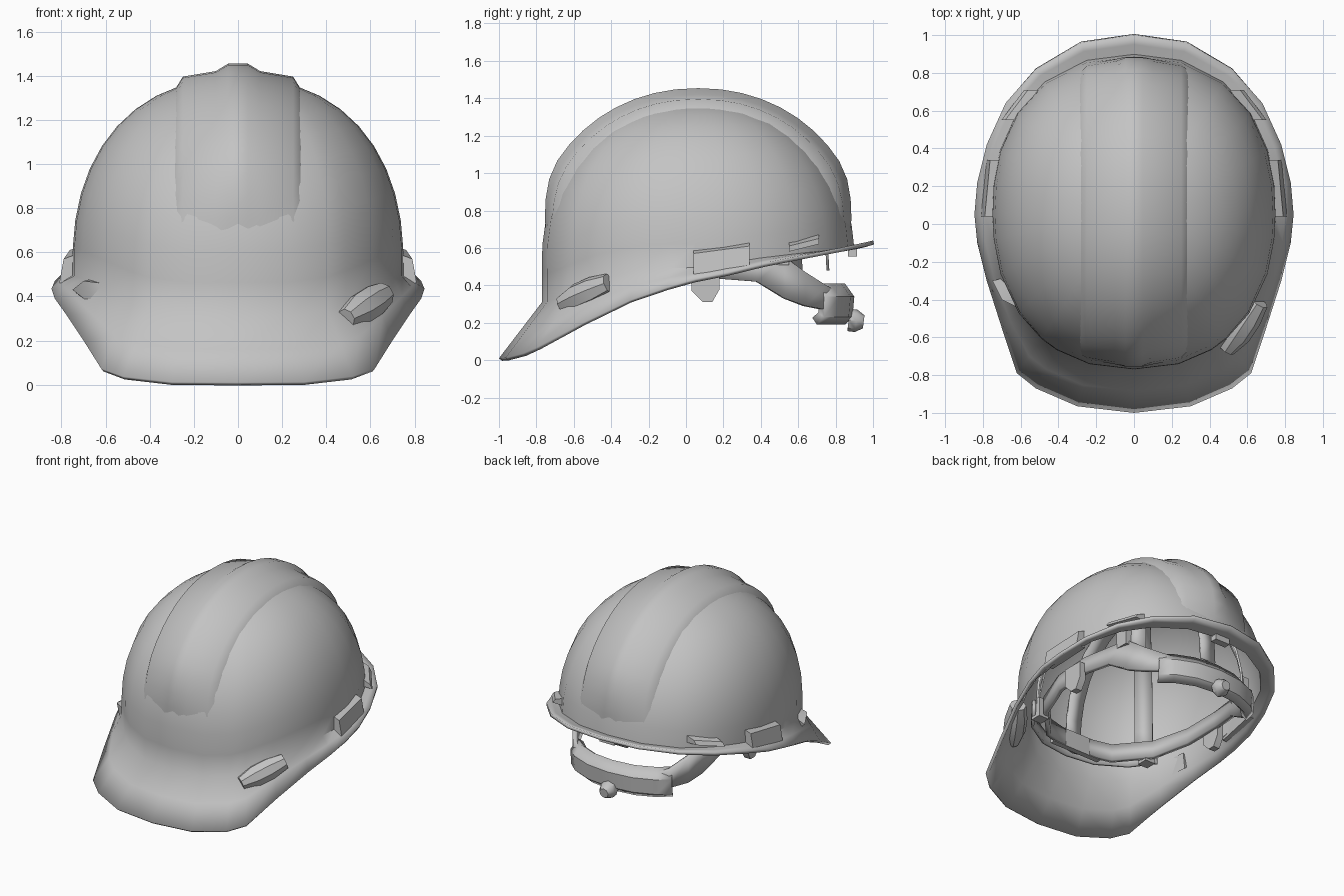
import bpy, bmesh, math
from mathutils import Vector

cube = bpy.data.objects.get("Cube")
if cube:
    bpy.data.objects.remove(cube)

grey = bpy.data.materials.new("matte_grey")
grey.use_nodes = True
colour = (0.55, 0.55, 0.55, 1)
grey.diffuse_color = colour
grey.node_tree.nodes["Principled BSDF"].inputs["Base Color"].default_value = colour

# Dome proportions: a superellipsoid above straight walls, rounder lengthwise
A, B, H, P, PY = 0.75, 0.835, 0.84, 2.25, 2.1
CY, BASE = 0.065, 0.55


def clamp(v):
    return max(0.0, min(1.0, v))


def rest(v, p=P):
    """Second coordinate of the unit superellipse."""
    return max(0.0, 1 - abs(v) ** p) ** (1 / p)


def unit(u, v):
    n = (abs(u) ** P + abs(v) ** P) ** (1 / P)
    return u / n, v / n


def finish(name, bm, thickness=0, angle=40):
    mesh = bpy.data.meshes.new(name)
    bm.to_mesh(mesh)
    bm.free()
    mesh.materials.append(grey)
    mesh.shade_smooth()
    mesh.set_sharp_from_angle(angle=math.radians(angle))
    obj = bpy.data.objects.new(name, mesh)
    bpy.context.collection.objects.link(obj)
    if thickness:
        mod = obj.modifiers.new("thickness", 'SOLIDIFY')
        mod.thickness = thickness
        mod.offset = -1


def loft(name, rings, closed=False, cap=False, thickness=0, angle=40):
    bm = bmesh.new()
    rows = [[bm.verts.new(p) for p in ring] for ring in rings]
    n = len(rows[0])
    for a, b in zip(rows, rows[1:]):
        for i in range(n if closed else n - 1):
            j = (i + 1) % n
            bm.faces.new((a[i], a[j], b[j], b[i]))
    if cap:
        bm.faces.new(rows[-1])
    finish(name, bm, thickness, angle)


def hull(name, points):
    bm = bmesh.new()
    for p in points:
        bm.verts.new(p)
    res = bmesh.ops.convex_hull(bm, input=bm.verts[:])
    spare = [g for g in res["geom_interior"] if isinstance(g, bmesh.types.BMVert)]
    bmesh.ops.delete(bm, geom=spare, context='VERTS')
    bmesh.ops.recalc_face_normals(bm, faces=bm.faces[:])
    finish(name, bm)


def box(name, centre, size):
    c = Vector(centre)
    hull(name, [c + Vector((i * size[0], j * size[1], k * size[2])) / 2
                for i in (-1, 1) for j in (-1, 1) for k in (-1, 1)])


def mirrored(half):
    """Close a half loop running front to back along +x."""
    return half + [(-p[0],) + tuple(p[1:]) for p in reversed(half[1:-1])]


# Shell: brim edge, rising visor and dome in one skin
edge = mirrored([
    (0, -1, .01), (.3, -.965, .012), (.52, -.87, .037), (.62, -.79, .073),
    (.7, -.55, .2), (.78, -.3, .32), (.83, -.1, .39), (.845, .05, .435),
    (.83, .22, .47), (.78, .42, .52), (.68, .64, .565), (.52, .82, .6),
    (.28, .96, .63), (0, 1, .64)])
foot = []
for x, y, z in edge:
    u, v = unit(x / A, (y - CY) / B)
    lift = .06 + .24 * clamp((.05 - y) / .85) - .09 * clamp((y - .05) / .95)
    foot.append((u, v, z + lift))
rings = [edge]
rings.append([tuple((Vector(e) + Vector((A * u, CY + B * v, z))) / 2)
              for e, (u, v, z) in zip(edge, foot)])
for k in range(11):
    s = math.sin(k * math.pi / 22)
    ring = []
    for u, v, zf in foot:
        z = zf + (BASE + H - zf) * s
        h = max(0, (z - BASE) / H)
        ring.append((A * u * rest(h), CY + B * v * rest(h, PY), z))
    rings.append(ring)
loft("helmet_shell", rings, closed=True, cap=True, thickness=.022)

# Raised crown: a wide band with a narrow central rib, fading at both ends
profile = [(.295, -.02), (.25, .038), (.1, .035), (.045, .065)]
section = [(-x, h) for x, h in profile] + profile[::-1]
rings = []
for k in range(25):
    t = math.pi * (.04 + .92 * k / 24)
    c, s = -math.cos(t), math.sin(t)
    fade = clamp((s - .12) / .4)
    row = []
    for x, rise in section:
        h = rest(x / A) * s
        depth = B * rest(h, PY) * rest(min(1, abs(x) / (A * rest(h))))
        d = (rise + .02) * fade - .02
        row.append((x, CY + math.copysign(depth, c) * (abs(c) > 1e-6) + c * d,
                    BASE + H * h + s * d))
    rings.append(row)
loft("crown_ridge", rings, angle=60)

# Accessory slots and suspension mounts on both sides of the rim
for side, label in ((1, "left"), (-1, "right")):
    for name, y0, y1, z0, z1 in (("side_slot", .04, .34, .46, .59),
                                 ("rear_slot", .55, .71, .58, .63)):
        pts = []
        for y, rise in ((y0, 0), (y1, .04)):
            w = A * rest((y - CY) / B)
            pts += [(side * (w + d), y, z + rise) for d, z in
                    ((-.015, z0), (.06, z0), (.04, z1 - .02), (-.015, z1))]
        hull(f"{label}_{name}", pts)
    hull(f"{label}_hanger_tab", [(side * x, y, z) for x in (.57, .62) for y, z in
                                 ((.03, .5), (.18, .5), (.03, .37), (.18, .38),
                                  (.09, .31), (.14, .31))])
    box(f"{label}_front_clip", (side * .46, -.42, .45), (.08, .08, .14))
    box(f"{label}_rear_clip", (side * .5, .5, .57), (.06, .1, .12))


def pod(name, start, end, radii):
    """Faceted capsule between two points."""
    start, end = Vector(start), Vector(end)
    axis = (end - start).normalized()
    out = axis.cross(Vector((0, 0, 1))).normalized()
    up = out.cross(axis)
    pts = []
    for k, r in enumerate(radii):
        c = start.lerp(end, k / (len(radii) - 1))
        for i in range(8):
            a = i * math.pi / 4
            pts.append(c + r * (math.cos(a) * out + math.sin(a) * up))
    hull(name, pts)


# Lamp bracket on the left, small fin on the right
pod("left_bracket", (.49, -.665, .3), (.66, -.41, .41), (.045, .075, .075, .055))
hull("right_fin", [(-.66, -.42, .36), (-.7, -.4, .47), (-.69, -.3, .38),
                   (-.75, -.3, .43), (-.62, -.44, .46), (-.66, -.28, .48)])

# Headband dropping towards the nape
band = mirrored([
    (0, -.64, .45, .06), (.28, -.57, .45, .06), (.48, -.36, .46, .06),
    (.57, -.1, .48, .055), (.58, .18, .49, .055), (.55, .38, .48, .06),
    (.51, .53, .44, .11), (.47, .64, .38, .09), (.39, .75, .335, .065),
    (.22, .83, .3, .06), (0, .86, .29, .06)])
loft("headband", [[(x, y, z + k * h) for x, y, z, h in band] for k in (-1, 1)],
     closed=True, thickness=.035)

# Brow hanger between the headband and the front wall
brow = [(-.54, -.4), (-.42, -.56), (-.22, -.68), (0, -.71), (.22, -.68), (.42, -.56), (.54, -.4)]
loft("brow_hanger", [[(x, y, z) for x, y in brow] for z in (.4, .49)], thickness=.02)
box("brow_pad", (0, -.6, .45), (.4, .04, .13))

# Ratchet housing wrapped around the nape, with knob
back = [(.41, .74), (.33, .81), (.18, .87), (0, .89), (-.18, .87), (-.33, .81), (-.41, .74)]
loft("nape_housing", [[(x * w, y + d, z) for x, y in back] for w, d, z in
                      ((.94, -.04, .19), (1, 0, .23), (1, .01, .34), (.94, -.04, .41))],
     thickness=.05)
pod("ratchet_knob", (0, .87, .215), (0, .95, .205), (.06, .06, .035))
box("rear_rim_clip", (0, .89, .58), (.12, .05, .05))

# Crossing crown straps
for name, turn in (("strap_one", 45), ("strap_two", 135), ("strap_three", 90)):
    a = math.radians(turn)
    u, v = unit(math.cos(a), math.sin(a))
    across = Vector((-math.sin(a), math.cos(a), 0)) * .06
    rings = []
    for k in range(17):
        c, s = unit(math.cos(math.pi * k / 16), math.sin(math.pi * k / 16))
        p = Vector((A * .84 * u * c, CY + B * .84 * v * c, .48 + .76 * s))
        rings.append([p - across, p + across])
    loft(name, rings, thickness=.015)
